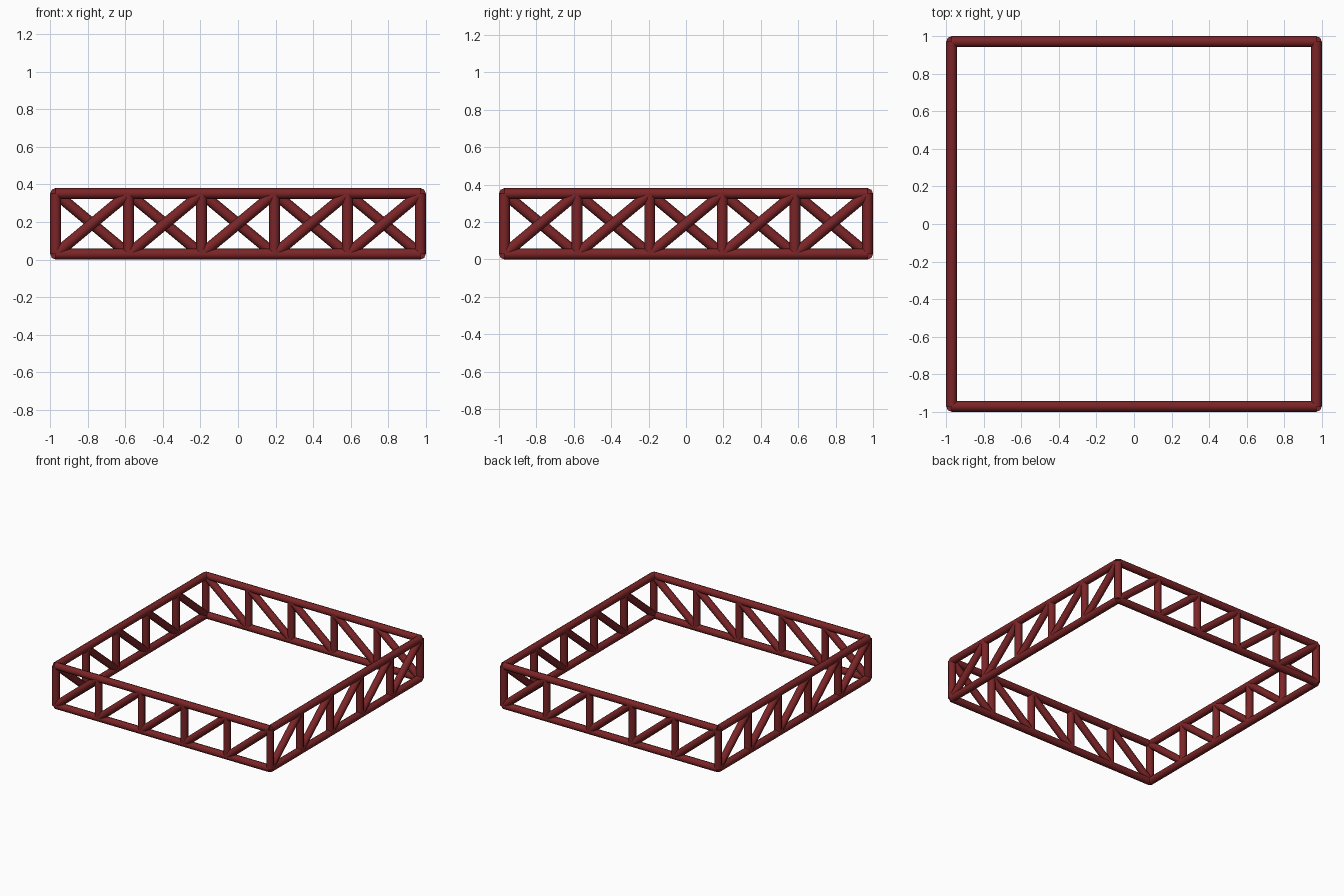
import bpy, bmesh
from math import radians
from mathutils import Matrix, Vector

if "Cube" in bpy.data.objects:
    bpy.data.objects.remove(bpy.data.objects["Cube"])

R = 0.029              # tube radius
H = 0.971              # half width, tube centre
Z0, Z1 = 0.029, 0.352  # chord heights
BAYS = 5
STEP = 2 * H / BAYS

red = bpy.data.materials.new("dark_red_paint")
red.diffuse_color = (0.2, 0.018, 0.02, 1)
red.use_nodes = True
red.node_tree.nodes["Principled BSDF"].inputs["Base Color"].default_value = red.diffuse_color


def tube(bm, a, b):
    """Eight-sided tube between two points."""
    a, b = Vector(a), Vector(b)
    d = b - a
    turn = d.to_track_quat('Z', 'Y').to_matrix().to_4x4()
    bmesh.ops.create_cone(bm, cap_ends=True, segments=8, radius1=R, radius2=R,
                          depth=d.length,
                          matrix=Matrix.Translation((a + b) / 2) @ turn)


def part(name, tubes, angle):
    """One object made of tubes, turned about the vertical axis."""
    bm = bmesh.new()
    for a, b in tubes:
        tube(bm, a, b)
    bm.transform(Matrix.Rotation(radians(angle), 4, 'Z'))
    me = bpy.data.meshes.new(name)
    bm.to_mesh(me)
    bm.free()
    me.materials.append(red)
    ob = bpy.data.objects.new(name, me)
    bpy.context.collection.objects.link(ob)
    bpy.ops.object.select_all(action='DESELECT')
    ob.select_set(True)
    bpy.context.view_layer.objects.active = ob
    bpy.ops.object.shade_smooth_by_angle(angle=radians(60))


# One truss side, laid out along the front
xs = [-H + i * STEP for i in range(BAYS + 1)]
lower = [((-H, -H, Z0), (H, -H, Z0))]
upper = [((-H, -H, Z1), (H, -H, Z1))]
posts = [((x, -H, Z0), (x, -H, Z1)) for x in xs[:-1]]
braces = [((x, -H, Z0), (x + STEP, -H, Z1)) for x in xs[:-1]]

# Repeat the side around the square
for side, angle in (("front", 0), ("right", 90), ("back", 180), ("left", 270)):
    part(side + "_lower_chord", lower, angle)
    part(side + "_upper_chord", upper, angle)
    part(side + "_posts", posts, angle)
    part(side + "_diagonal_braces", braces, angle)
